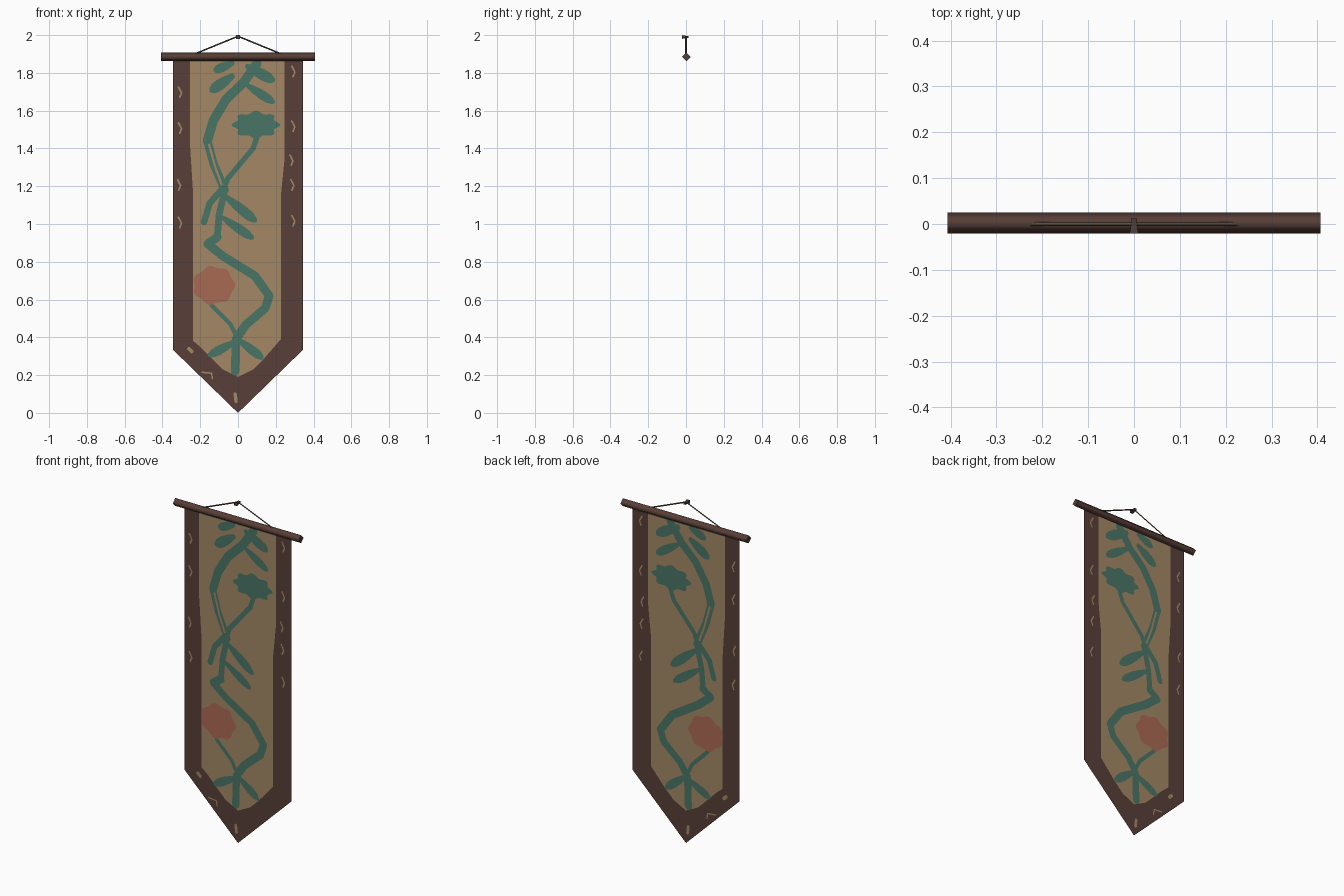
import bpy, bmesh, math
from mathutils import Vector, Matrix
from mathutils.geometry import delaunay_2d_cdt

if "Cube" in bpy.data.objects:
    bpy.data.objects.remove(bpy.data.objects["Cube"])


def mat(name, rgb):
    m = bpy.data.materials.new(name)
    lin = [((c / 255 + 0.055) / 1.055) ** 2.4 for c in rgb]
    m.diffuse_color = (*lin, 1)
    m.use_nodes = True
    m.node_tree.nodes["Principled BSDF"].inputs["Base Color"].default_value = m.diffuse_color
    return m


BORDER = mat("dark brown cloth", (88, 63, 56))
TAN = mat("tan cloth", (163, 135, 101))
TEAL = mat("teal dye", (74, 117, 102))
RED = mat("faded red dye", (170, 106, 83))
WOOD = mat("dark wood", (88, 62, 55))
ROPE = mat("cord brown", (92, 78, 62))
IRON = mat("dark iron", (78, 60, 56))

# Cloth pattern: overlapping flat outlines, later ones cover earlier ones.
# Drawn in centimetres, x right and z up.
shapes = []


def add(points, material):
    pts = [Vector((x / 100, z / 100)) for x, z in points]
    area = sum(a.x * b.y - b.x * a.y for a, b in zip(pts, pts[1:] + pts[:1]))
    shapes.append((pts if area > 0 else pts[::-1], material))


def stroke(points, width, material=1):
    for (ax, az), (bx, bz) in zip(points, points[1:]):
        ang = math.atan2(bz - az, bx - ax)
        r, out = width / 2, []
        for i in range(6):
            t = ang + math.pi / 2 + math.pi * i / 5
            out.append((ax + r * math.cos(t), az + r * math.sin(t)))
        for i in range(6):
            t = ang - math.pi / 2 + math.pi * i / 5
            out.append((bx + r * math.cos(t), bz + r * math.sin(t)))
        add(out, material)


def leaf(a, b, width):
    a, b = Vector(a), Vector(b)
    d = b - a
    n = Vector((-d.y, d.x)).normalized() * width / 2
    ts = [0, 0.15, 0.35, 0.6, 0.8, 0.95]
    ws = [0.35, 0.6, 0.85, 1, 0.9, 0.5]
    side = [a + d * t + n * w for t, w in zip(ts, ws)]
    other = [a + d * t - n * w for t, w in zip(ts, ws)]
    add([tuple(p) for p in side + [tuple(b)] + other[::-1]], 2)


def blossom(cx, cz, rx, rz, lobes, depth, material):
    pts = []
    for i in range(48):
        t = math.tau * i / 48
        r = 1 - depth + depth * math.cos(lobes * t)
        pts.append((cx + rx * r * math.cos(t), cz + rz * r * math.sin(t)))
    add(pts, material)


# border and inner panel
add([(-34.5, 188), (-34.5, 33.5), (0, 0), (34.5, 33.5), (34.5, 188)], 0)
add([(-25.3, 188), (-25.3, 140), (-23.7, 115), (-23.7, 38), (-20, 35), (-15, 30),
     (-8, 23), (0, 19), (8, 23), (14, 29), (22.7, 39), (22.7, 115),
     (24.7, 135), (24.7, 188)], 1)

# main vine
stroke([(10, 185), (3, 175), (-6.3, 166), (-13, 155), (-16.2, 144)], 5, 2)
stroke([(-16.2, 144), (-13, 132), (-7, 118)], 4.4, 2)
stroke([(-7, 118), (-10, 105), (-11, 93)], 3.6, 2)
stroke([(-11, 93), (-16, 89.5), (-8, 83), (9, 72.5), (16.5, 62), (14.5, 55.5),
        (4, 46.5), (-1, 39), (-1.5, 22)], 4.6, 2)
stroke([(-15.3, 142), (-12, 130), (-8, 119)], 1.2, 1)

# side stems
stroke([(11, 149), (8, 140), (-5.5, 124), (-8, 117)], 2.8, 2)
stroke([(-8, 119), (-15, 111), (-18, 101)], 3.4, 2)
stroke([(-14, 57), (-4, 47), (-1, 41)], 2.2, 2)

# leaves
for a, b, w in [((-2, 179), (-15, 170), 6), ((-2, 185.5), (-13, 181), 5),
                ((4, 184), (19.5, 175.5), 6), ((4, 174), (19.5, 164), 5),
                ((-7, 115), (10, 101), 5.5), ((-9, 104), (8.5, 92), 5),
                ((-1, 38), (-16, 30), 5), ((0, 39), (13.5, 28.5), 5)]:
    leaf(a, b, w)

# teal flower head and red blossom
blossom(9.5, 152.5, 13, 7.5, 8, 0.1, 2)
blossom(-12.8, 67.5, 11.5, 10.5, 7, 0.06, 3)

# worn tan flecks on the border
for x, z in [(-30.5, 170), (-30.5, 151), (-31, 121), (-30.5, 101),
             (29.5, 181), (29.5, 152), (28.5, 134), (29, 121), (29.5, 102)]:
    stroke([(x - 1, z + 2.5), (x + 0.3, z)], 0.9)
    stroke([(x + 0.6, z - 0.6), (x - 0.4, z - 3)], 0.9)
stroke([(-26, 34), (-24.5, 32.5)], 2)
stroke([(-19, 21.5), (-14, 21), (-13.5, 18)], 0.8)
stroke([(-1.5, 10), (-1, 6)], 1.8)

# Cut all outlines into one flat sheet
verts, faces = [], []
for pts, _ in shapes:
    faces.append(list(range(len(verts), len(verts) + len(pts))))
    verts += pts
v2, _, f2, _, _, origin = delaunay_2d_cdt(verts, [], faces, 1, 1e-5)
mesh = bpy.data.meshes.new("cloth")
mesh.from_pydata([(v.x, 0, v.y) for v in v2], [], [list(f) for f in f2])
for m in (BORDER, TAN, TEAL, RED):
    mesh.materials.append(m)
for poly, src in zip(mesh.polygons, origin):
    poly.material_index = shapes[max(src)][1] if src else 0
bm = bmesh.new()
bm.from_mesh(mesh)
for f in bm.faces:
    f.normal_update()
    if f.normal.y > 0:
        f.normal_flip()
bm.to_mesh(mesh)
bm.free()
bpy.context.collection.objects.link(bpy.data.objects.new("cloth", mesh))


def bar(name, a, b, r1, r2, sides, material, turn=0.0, smooth=False):
    """Prism or cone from a to b."""
    a, b = Vector(a), Vector(b)
    d = b - a
    bm = bmesh.new()
    bmesh.ops.create_cone(bm, cap_ends=True, segments=sides, radius1=r1,
                          radius2=r2, depth=d.length)
    rot = d.to_track_quat('Z', 'Y').to_matrix().to_4x4()
    bm.transform(Matrix.Translation((a + b) / 2) @ rot @ Matrix.Rotation(turn, 4, 'Z'))
    bm.normal_update()
    for f in bm.faces:
        f.smooth = smooth and abs(f.normal.dot(d.normalized())) < 0.5
    for e in bm.edges:  # keep the end caps crisp
        e.smooth = all(f.smooth for f in e.link_faces)
    me = bpy.data.meshes.new(name)
    bm.to_mesh(me)
    bm.free()
    me.materials.append(material)
    bpy.context.collection.objects.link(bpy.data.objects.new(name, me))


# diamond-section rod
bar("rod", (-0.407, 0.002, 1.885), (0.407, 0.002, 1.885), 0.023, 0.023, 4, WOOD, smooth=True)
# hanging cord
for s, side in ((-1, "left"), (1, "right")):
    bar("cord_" + side, (s * 0.225, 0, 1.902), (0, 0, 1.994), 0.004, 0.004, 4, ROPE, smooth=True)
# nail with flared head
q = math.pi / 4
bar("nail_shaft", (0, -0.005, 1.99), (0, 0.012, 1.99), 0.009, 0.009, 4, IRON, q)
bar("nail_head", (0, -0.021, 1.99), (0, -0.002, 1.99), 0.014, 0.009, 4, IRON, q)
